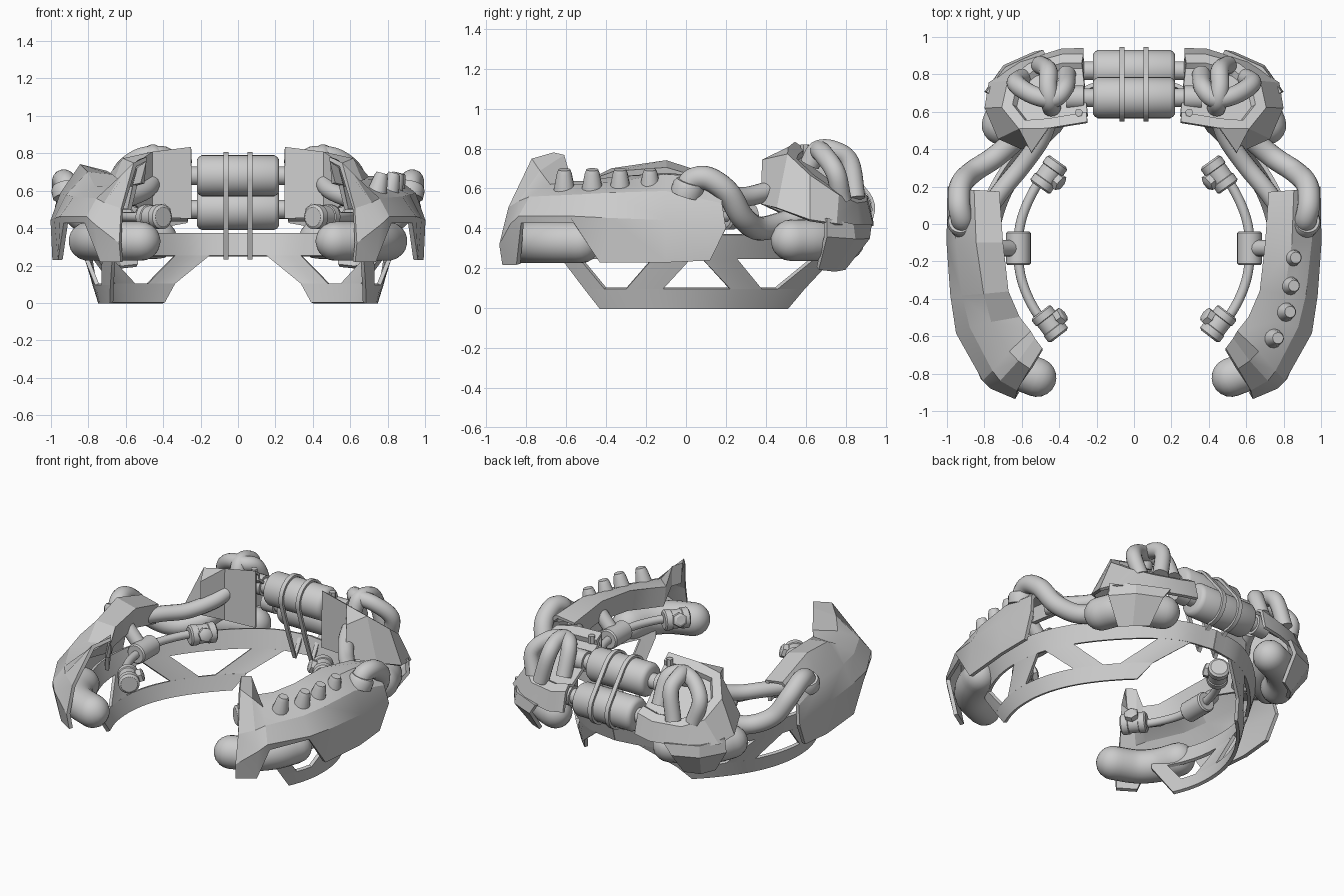
import bpy, bmesh
from math import sin, cos, pi, radians
from mathutils import Vector as V

if "Cube" in bpy.data.objects:
    bpy.data.objects.remove(bpy.data.objects["Cube"])


def finish(name, bm, mirror=True, solid=0, smooth=35):
    bmesh.ops.remove_doubles(bm, verts=bm.verts, dist=0.0005)
    bmesh.ops.recalc_face_normals(bm, faces=bm.faces)
    for f in bm.faces:
        f.smooth = True
    for e in bm.edges:
        if len(e.link_faces) == 2 and e.calc_face_angle(0) > radians(smooth):
            e.smooth = False
    me = bpy.data.meshes.new(name)
    bm.to_mesh(me)
    bm.free()
    ob = bpy.data.objects.new(name, me)
    bpy.context.collection.objects.link(ob)
    if solid:
        m = ob.modifiers.new("thickness", 'SOLIDIFY')
        m.thickness, m.offset = solid, 0
        m = ob.modifiers.new("sharp_edges", 'EDGE_SPLIT')
        m.split_angle = radians(smooth)
    if mirror:
        ob.modifiers.new("mirror", 'MIRROR').use_mirror_merge = False
    return ob


def spline(pts, n=6):
    p = [V(q) for q in pts]
    p = [2 * p[0] - p[1]] + p + [2 * p[-1] - p[-2]]
    out = []
    for i in range(1, len(p) - 2):
        a, b, c, d = p[i - 1:i + 3]
        for k in range(n):
            t = k / n
            out.append(0.5 * (2 * b + (c - a) * t + (2 * a - 5 * b + 4 * c - d) * t * t
                              + (3 * b - a - 3 * c + d) * t ** 3))
    return out + [p[-2]]


def sweep(name, pts, radii, sides=16, mirror=True, smooth=35):
    """Round section swept along points with a radius at each."""
    p = [V(q) for q in pts]
    if not isinstance(radii, list):
        radii = [radii] * len(p)
    bm = bmesh.new()
    rings, nrm = [], None
    for i, q in enumerate(p):
        t = (p[min(i + 1, len(p) - 1)] - p[max(i - 1, 0)]).normalized()
        nrm = t.orthogonal() if nrm is None else nrm - t * nrm.dot(t)
        nrm.normalize()
        b = t.cross(nrm)
        rings.append([bm.verts.new(q + radii[i] * (nrm * cos(2 * pi * k / sides) + b * sin(2 * pi * k / sides)))
                      for k in range(sides)])
    for r0, r1 in zip(rings, rings[1:]):
        for k in range(sides):
            bm.faces.new((r0[k], r0[k - 1], r1[k - 1], r1[k]))
    bm.faces.new(rings[0])
    bm.faces.new(rings[-1][::-1])
    return finish(name, bm, mirror, 0, smooth)


def lathe(name, start, end, prof, sides=24, mirror=True):
    """Turned part: prof holds (fraction along the axis, radius)."""
    a, b = V(start), V(end)
    return sweep(name, [a.lerp(b, f) for f, r in prof], [r for f, r in prof], sides, mirror)


def capsule(name, pts, r):
    p = spline(pts, 5)
    t0, t1 = (p[0] - p[1]).normalized(), (p[-1] - p[-2]).normalized()
    ang = [radians(a) for a in (18, 36, 54, 72, 86)]
    path = [p[0] + t0 * r * sin(a) for a in ang[::-1]] + p + [p[-1] + t1 * r * sin(a) for a in ang]
    rad = [r * cos(a) for a in ang[::-1]] + [r] * len(p) + [r * cos(a) for a in ang]
    return sweep(name, path, rad, 20)


def grid(bm, rows):
    vs = [[bm.verts.new(q) for q in row] for row in rows]
    for a, b in zip(vs, vs[1:]):
        for k in range(len(a) - 1):
            bm.faces.new((a[k], a[k + 1], b[k + 1], b[k]))


# side armour shells: sections from the rear end round to the front fin
SECT = [
    [(.97, .12, .24), (.985, .2, .40), (.965, .18, .52), (.85, .18, .64), (.73, .17, .62)],
    [(.98, -.1, .23), (.99, -.1, .44), (.94, -.1, .58), (.84, -.1, .66), (.71, -.1, .67)],
    [(.95, -.43, .23), (.97, -.38, .45), (.91, -.38, .57), (.8, -.37, .62), (.68, -.36, .65)],
    [(.92, -.56, .43), (.94, -.58, .46), (.87, -.55, .56), (.76, -.52, .61), (.62, -.5, .63)],
    [(.81, -.82, .43), (.80, -.83, .46), (.75, -.78, .55), (.66, -.68, .61), (.56, -.58, .63)],
    [(.73, -.84, .22), (.76, -.87, .42), (.71, -.83, .53), (.61, -.73, .68), (.53, -.62, .76)],
    [(.62, -.91, .22), (.63, -.925, .32), (.62, -.88, .50), (.55, -.77, .74), (.49, -.67, .77)]]
for side, sx, lift in (("right", 1, 0), ("left", -1, .07)):
    rows = []
    for i, s in enumerate(SECT):
        up = lift if i in (1, 2) else 0
        r = [V((sx * x, y, z + (0, 0, 0, up, up * .4)[k])) for k, (x, y, z) in enumerate(s)]
        r.append(r[-1] + V((sx * .02, 0, -.13)))
        rows.append(r)
    bm = bmesh.new()
    grid(bm, rows)
    finish(side + "_side_shell", bm, False, .025, 20)

# studs on the right shell only
for x, y in ((.83, -.18), (.82, -.33), (.80, -.47), (.735, -.61)):
    lathe("shell_stud", (x, y, .56), (x + .035, y, .695),
          [(0, .06), (.85, .038), (1, .03)], 14, False)

# bulbs held under the shell fronts and under the rear pods
capsule("front_bulb", [(.52, -.82, .33), (.66, -.76, .33), (.75, -.66, .33), (.80, -.53, .33)], .105)
capsule("rear_bulb", [(.71, .53, .34), (.66, .64, .34), (.56, .73, .34), (.43, .79, .34)], .105)

# rear pods: flat sloped panel with a recess, folded walls below
TOP = [(x, y, .84 - .75 * (y - .53) - .25 * (x - .25)) for x, y in
       ((.25, .55), (.46, .515), (.61, .51), (.70, .62), (.67, .76), (.56, .85), (.38, .90), (.27, .90))]
LOW = [(.25, .55, .45), (.55, .385, .52), (.72, .46, .50), (.79, .62, .44), (.77, .75, .42),
       (.61, .86, .40), (.38, .93, .41), (.27, .93, .43)]
bm = bmesh.new()
top = [bm.verts.new(q) for q in TOP]
low = [bm.verts.new(q) for q in LOW]
mid, fold = bm.verts.new((.55, .39, .74)), bm.verts.new((.46, .515, .46))
panel = bm.faces.new(top)
for k in range(2, 7):
    bm.faces.new((low[k], low[k + 1], top[k + 1], top[k]))
bm.faces.new((low[1], low[2], top[2], mid))
bm.faces.new((mid, top[2], top[1]))
bm.faces.new((mid, top[1], fold, low[1]))
bm.faces.new((top[1], top[0], low[0], fold))
bm.normal_update()
if panel.normal.z < 0:
    bmesh.ops.reverse_faces(bm, faces=bm.faces)
bmesh.ops.recalc_face_normals(bm, faces=bm.faces)
bmesh.ops.inset_region(bm, faces=[panel], thickness=.05, depth=0)
bmesh.ops.inset_region(bm, faces=[panel], thickness=.015, depth=-.03)
finish("rear_pod", bm, True, .02, 20)

# bent strap from each pod over its bulb
bm = bmesh.new()
grid(bm, [[(.78, .70, .45), (.68, .83, .42), (.48, .92, .42)],
          [(.79, .70, .36), (.69, .84, .35), (.53, .91, .35)],
          [(.68, .66, .20), (.63, .74, .19), (.54, .79, .20)]])
finish("bulb_strap", bm, True, .025, 20)

# hose loops on the pods
sweep("pod_hose_outer", spline([(.60, .78, .54), (.63, .75, .68), (.54, .69, .77), (.43, .67, .79),
                                (.37, .73, .76), (.36, .80, .60)]), .05)
sweep("pod_hose_inner", spline([(.44, .62, .72), (.45, .66, .79), (.46, .74, .79), (.46, .82, .73),
                                (.50, .85, .55)]), .05)
lathe("pod_bolt", (.295, .595, .77), (.295, .595, .82), [(0, .022), (1, .022)], 6)

# hoses joining shells to pods
sweep("outer_hose", spline([(.91, 0, .58), (.92, .03, .64), (.935, .11, .65), (.925, .21, .58), (.86, .28, .46),
                            (.74, .36, .40), (.62, .47, .42), (.56, .58, .46)]), .06)
lathe("hose_collar", (.91, 0, .57), (.925, .02, .635), [(0, .08), (.7, .08), (1, .068)])
sweep("inner_hose", spline([(.78, .08, .56), (.70, .19, .56), (.60, .31, .56), (.50, .45, .60), (.46, .55, .64)]), .05)

# twin canisters between the pods, with end spigots
for y, z in ((.675, .68), (.82, .50)):
    lathe("canister", (-.22, y, z), (.22, y, z),
          [(0, .085), (.02, .1), (.06, .11), (.94, .11), (.98, .1), (1, .085)], 32, False)
    lathe("canister_spigot", (.2, y, z), (.36, y, z), [(0, .05), (.42, .05), (.43, .065), (1, .065)])

# straps round the canisters
loop = [(.70, .24), (.63, .44)]
loop += [(.675 + .12 * cos(radians(a)), .68 + .12 * sin(radians(a))) for a in range(190, 30, -15)]
loop += [(.82 + .12 * cos(radians(a)), .50 + .12 * sin(radians(a))) for a in range(40, -100, -15)]
loop += [(.76, .34), (.70, .24)]
bm = bmesh.new()
grid(bm, [[(x, y, z) for x in (.05, .078)] for y, z in loop])
finish("canister_strap", bm, True, .016)

# base truss: bars laid on a leaning U-shaped wall
PLAN = spline([(x, y, 0) for x, y in ((0, .68), (.2, .64), (.38, .52), (.55, .34), (.67, .15), (.73, -.05),
                                      (.73, -.25), (.68, -.42), (.6, -.56))], 8)


def wall(u, z):
    f = max(0, min(u * 8, 63.999))
    q = PLAN[int(f)].lerp(PLAN[int(f) + 1], f % 1) * (1 + .42 * z)
    return V((q.x, q.y, z))


bm = bmesh.new()
for u0, u1, z0, v0, v1, z1 in ((2.1, 7.05, 0, 1.7, 7.45, .1), (0, 8, .25, 0, 8, .37),
                               (1.7, 2.5, .1, .7, 1.6, .25), (2.9, 3.7, .1, 3.6, 4.4, .25),
                               (5.3, 6.2, .1, 4.65, 5.5, .25), (6.8, 7.45, .1, 7.4, 8, .25)):
    n = max(3, int((u1 - u0) * 5))
    grid(bm, [[wall(u0 + (u1 - u0) * k / n, z0), wall(v0 + (v1 - v0) * k / n, z1)] for k in range(n + 1)])
finish("base_truss", bm, True, .022)

# inner rail with end joints, nuts and middle clamp
rail = spline([(.43, .33, .46), (.53, .19, .46), (.60, .03, .46), (.62, -.13, .46), (.60, -.30, .46),
               (.53, -.46, .46), (.43, -.58, .46)])
sweep("inner_rail", rail, .026)
JOINT = [(0, .052), (.06, .066), (.3, .066), (.32, .06), (.7, .06), (.72, .066), (.95, .066), (1, .055)]
for a, b, nut in (((.405, .335), (.505, .195), (.40, .21)), ((.40, -.60), (.50, -.47), (.39, -.48))):
    lathe("rail_joint", (*a, .46), (*b, .46), JOINT)
    c, d = (V(a) + V(b)) / 2, V(nut)
    lathe("joint_nut", (c.x, c.y, .46), (d.x - .015, d.y, .49),
          [(0, .035), (.55, .035), (.56, .046), (.9, .046), (1, .03)], 6)
lathe("rail_clamp", (.618, -.22, .46), (.618, -.04, .46), [(0, .058), (.05, .066), (.95, .066), (1, .058)])
lathe("clamp_post", (.63, -.13, .46), (.74, -.13, .58), [(0, .045), (1, .045)], 12)
